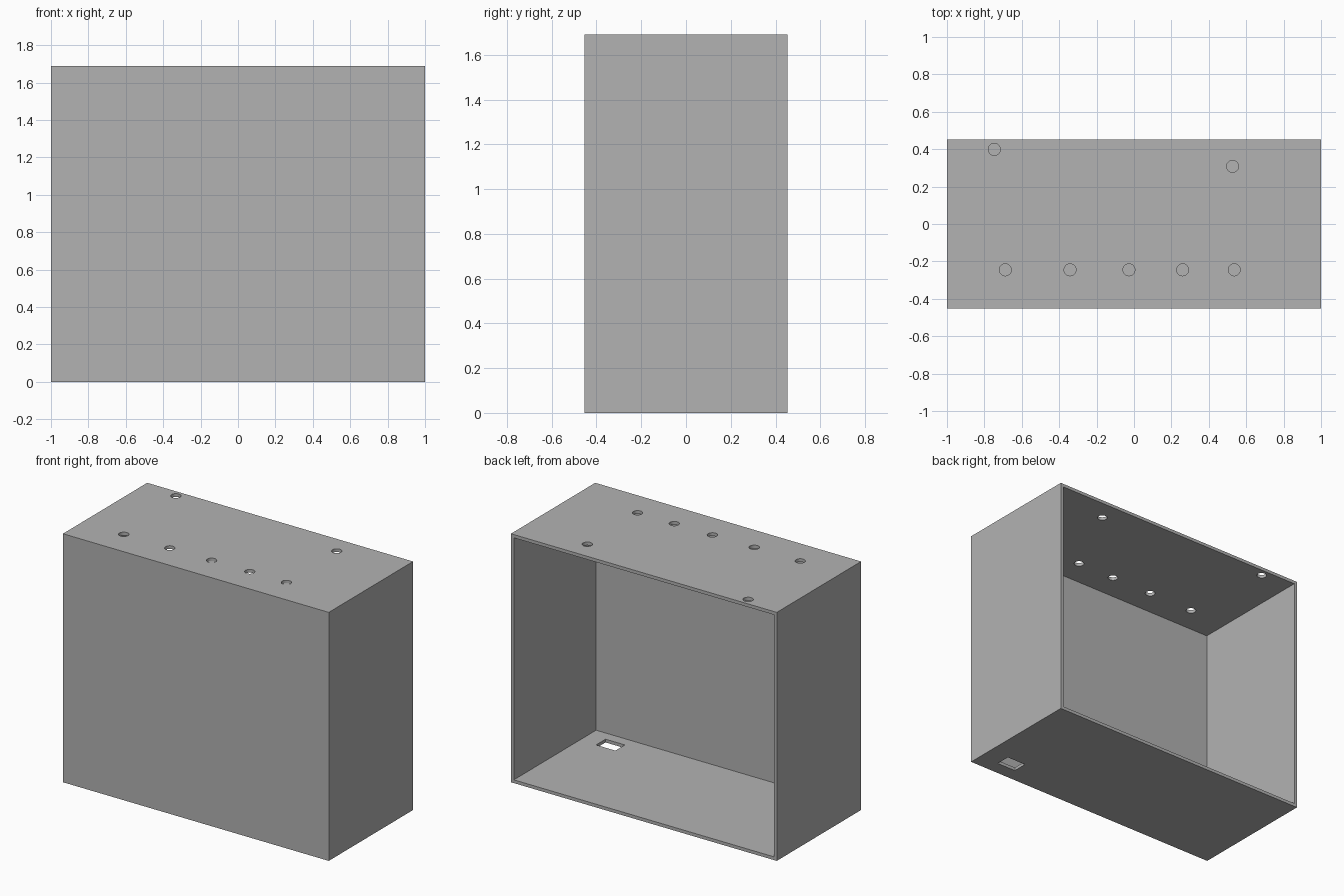
import bpy
import math

cube = bpy.data.objects.get("Cube")
if cube:
    bpy.data.objects.remove(cube, do_unlink=True)

WIDTH, DEPTH, HEIGHT = 2.0, 0.906, 1.69
WALL = 0.022

grey = bpy.data.materials.new("plain grey")
grey.use_nodes = True
colour = (0.448, 0.448, 0.448, 1)
grey.diffuse_color = colour
grey.node_tree.nodes["Principled BSDF"].inputs["Base Color"].default_value = colour


def box(name, low, high):
    """Box between two opposite corners."""
    centre = [(a + b) / 2 for a, b in zip(low, high)]
    bpy.ops.mesh.primitive_cube_add(size=1, location=centre)
    ob = bpy.context.object
    ob.name = name
    ob.scale = [b - a for a, b in zip(low, high)]
    bpy.ops.object.transform_apply(location=True, rotation=False, scale=True)
    ob.data.materials.append(grey)
    return ob


def cut(target, cutter):
    """Subtract the cutter, then discard it."""
    cutter.hide_render = True
    mod = target.modifiers.new("cut", 'BOOLEAN')
    mod.operation = 'DIFFERENCE'
    mod.solver = 'EXACT'
    mod.object = cutter
    bpy.context.view_layer.objects.active = target
    bpy.ops.object.modifier_apply(modifier=mod.name)
    bpy.data.objects.remove(cutter, do_unlink=True)


# Enclosure: a box hollowed out and open at the back
x, y = WIDTH / 2, DEPTH / 2
case = box("enclosure", (-x, -y, 0), (x, y, HEIGHT))
cut(case, box("cavity_cutter", (WALL - x, WALL - y, WALL),
              (x - WALL, y + 0.1, HEIGHT - WALL)))

# Rectangular cable slot in the floor
cut(case, box("slot_cutter", (0.71, -0.357, -0.1), (0.855, -0.255, 0.1)))

# Round holes in the top panel: a front row and two at the rear
holes = [(hx, -0.245) for hx in (-0.688, -0.342, -0.027, 0.26, 0.536)]
holes += [(-0.747, 0.399), (0.527, 0.308)]
for hx, hy in holes:
    bpy.ops.mesh.primitive_cylinder_add(vertices=32, radius=0.032, depth=0.2,
                                        location=(hx, hy, HEIGHT))
    drill = bpy.context.object
    drill.name = "hole_cutter"
    drill.data.materials.append(grey)
    cut(case, drill)

# Smooth hole walls, crisp edges
bpy.ops.object.select_all(action='DESELECT')
case.select_set(True)
bpy.context.view_layer.objects.active = case
bpy.ops.object.shade_smooth_by_angle(angle=math.radians(30))
